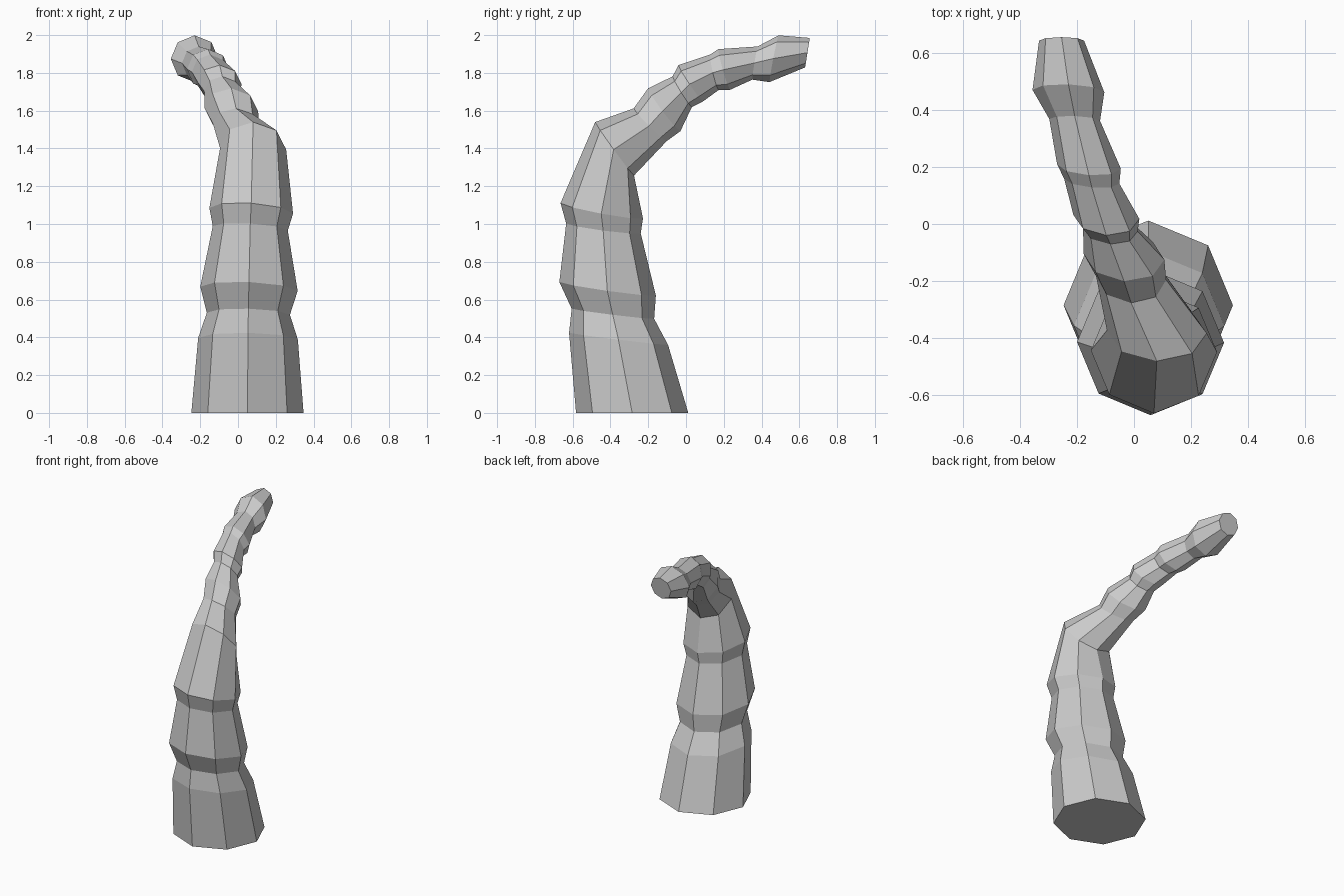
import bpy, bmesh
from math import radians, sin, cos, pi
from mathutils import Vector, Matrix

SIDES = 8

# Cross-sections along the bent arm: x, y, z, radius, forward tilt, side lean (degrees)
RINGS = [
    (0.050, -0.285, 0.000, 0.297, 0, 0),
    (0.053, -0.357, 0.392, 0.264, 7, 1),
    (0.055, -0.387, 0.525, 0.220, 7, 1.5),
    (0.058, -0.415, 0.657, 0.258, 8, 2.5),
    (0.065, -0.437, 0.977, 0.199, 7.5, 3.5),
    (0.070, -0.446, 1.070, 0.222, 10.5, 4),
    (0.080, -0.378, 1.398, 0.175, 54, 2),
    (-0.010, -0.190, 1.525, 0.123, 45, 4),
    (-0.035, -0.115, 1.605, 0.142, 53, 5),
    (-0.083, -0.020, 1.700, 0.096, 58, 4),
    (-0.097, 0.025, 1.745, 0.116, 56, 4),
    (-0.148, 0.150, 1.803, 0.097, 77, 5),
    (-0.158, 0.202, 1.818, 0.112, 74, 4),
    (-0.208, 0.365, 1.852, 0.089, 99, 2),
    (-0.230, 0.466, 1.875, 0.126, 101, 2),
    (-0.254, 0.643, 1.907, 0.079, 99, 0),
]


def add_ring(bm, x, y, z, r, tilt, lean):
    # Octagon with a corner on each axis, tipped towards +y
    rot = Matrix.Rotation(-radians(tilt), 3, 'X') @ Matrix.Rotation(radians(lean), 3, 'Y')
    c = Vector((x, y, z))
    return [bm.verts.new(c + rot @ Vector((r * cos(2 * pi * i / SIDES),
                                           r * sin(2 * pi * i / SIDES), 0)))
            for i in range(SIDES)]


# Skin the sections and cap both ends
bm = bmesh.new()
rings = [add_ring(bm, *data) for data in RINGS]
for a, b in zip(rings, rings[1:]):
    for i in range(SIDES):
        j = (i + 1) % SIDES
        bm.faces.new((a[i], a[j], b[j], b[i]))
bm.faces.new(rings[0][::-1])
bm.faces.new(rings[-1])
bmesh.ops.recalc_face_normals(bm, faces=bm.faces)

mesh = bpy.data.meshes.new("bent_trunk")
bm.to_mesh(mesh)
bm.free()
bpy.context.collection.objects.link(bpy.data.objects.new("bent_trunk", mesh))
